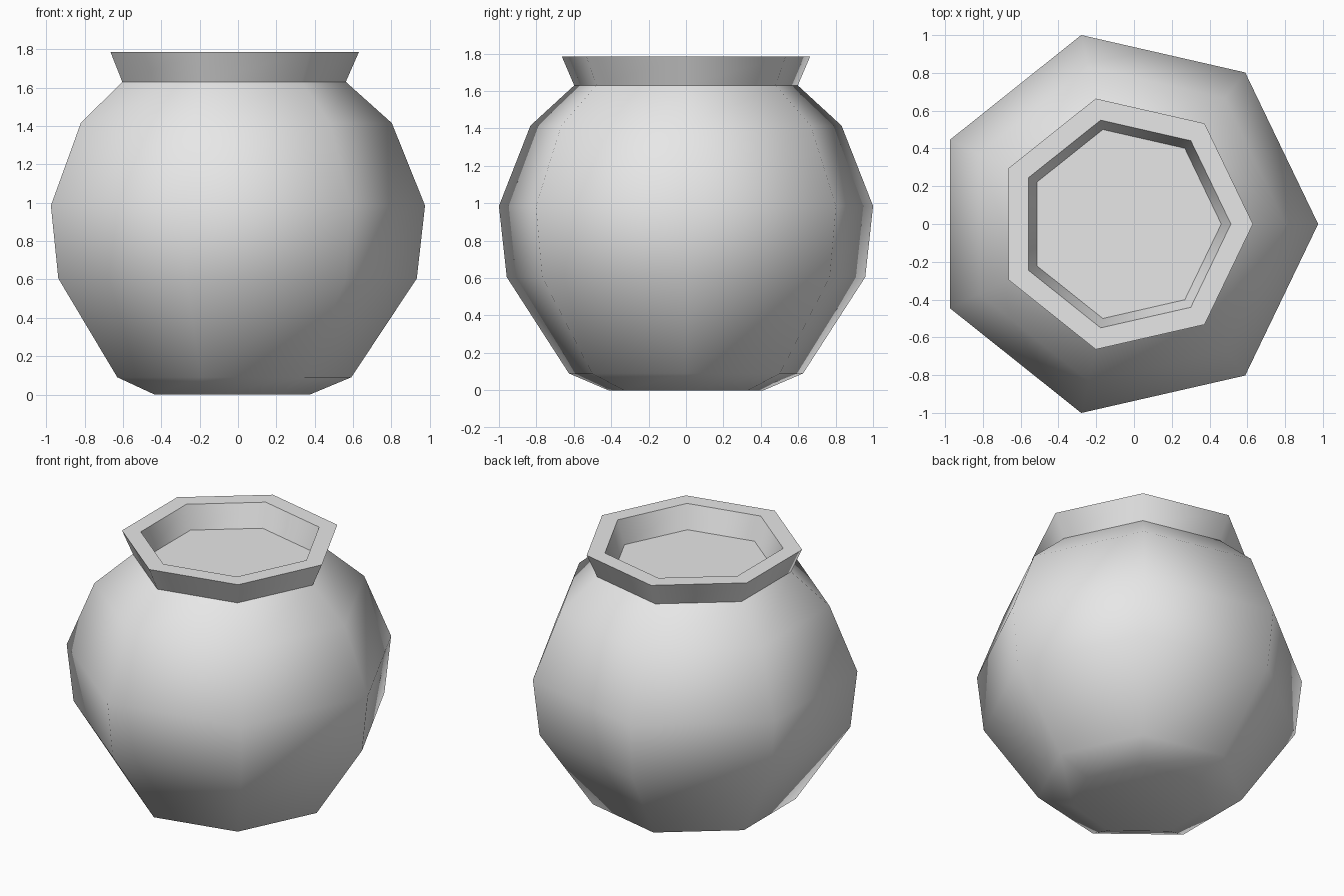
import bpy
import bmesh
import math

SIDES = 7
CENTRE_X = -0.051

cube = bpy.data.objects.get("Cube")
if cube:
    bpy.data.objects.remove(cube, do_unlink=True)

# Plain grey clay
clay = bpy.data.materials.new("grey_clay")
clay.use_nodes = True
clay.diffuse_color = (0.8, 0.8, 0.8, 1)
clay.node_tree.nodes["Principled BSDF"].inputs["Base Color"].default_value = (0.8, 0.8, 0.8, 1)

# Profile (radius, height): base, belly, shoulder, neck, flared lip, recessed floor
profile = [
    (0.426, 0.0), (0.642, 0.09), (0.983, 0.605), (1.026, 0.985),
    (0.853, 1.415), (0.613, 1.63), (0.681, 1.785),
    (0.564, 1.785), (0.513, 1.63),
]

# Seven-sided pot swept from the profile
bm = bmesh.new()
rings = []
for radius, height in profile:
    angles = [2 * math.pi * i / SIDES for i in range(SIDES)]
    rings.append([bm.verts.new((CENTRE_X + radius * math.cos(a), radius * math.sin(a), height))
                  for a in angles])
for low, high in zip(rings, rings[1:]):
    for i in range(SIDES):
        j = (i + 1) % SIDES
        bm.faces.new((low[i], low[j], high[j], high[i]))
bm.faces.new(list(reversed(rings[0])))
bm.faces.new(rings[-1])
bmesh.ops.recalc_face_normals(bm, faces=bm.faces[:])

mesh = bpy.data.meshes.new("pot")
bm.to_mesh(mesh)
bm.free()
mesh.materials.append(clay)
pot = bpy.data.objects.new("pot", mesh)
bpy.context.collection.objects.link(pot)

# Soft body; the lip and the steep belly corners stay sharp
bpy.ops.object.select_all(action="DESELECT")
pot.select_set(True)
bpy.context.view_layer.objects.active = pot
bpy.ops.object.shade_smooth_by_angle(angle=math.radians(50))
